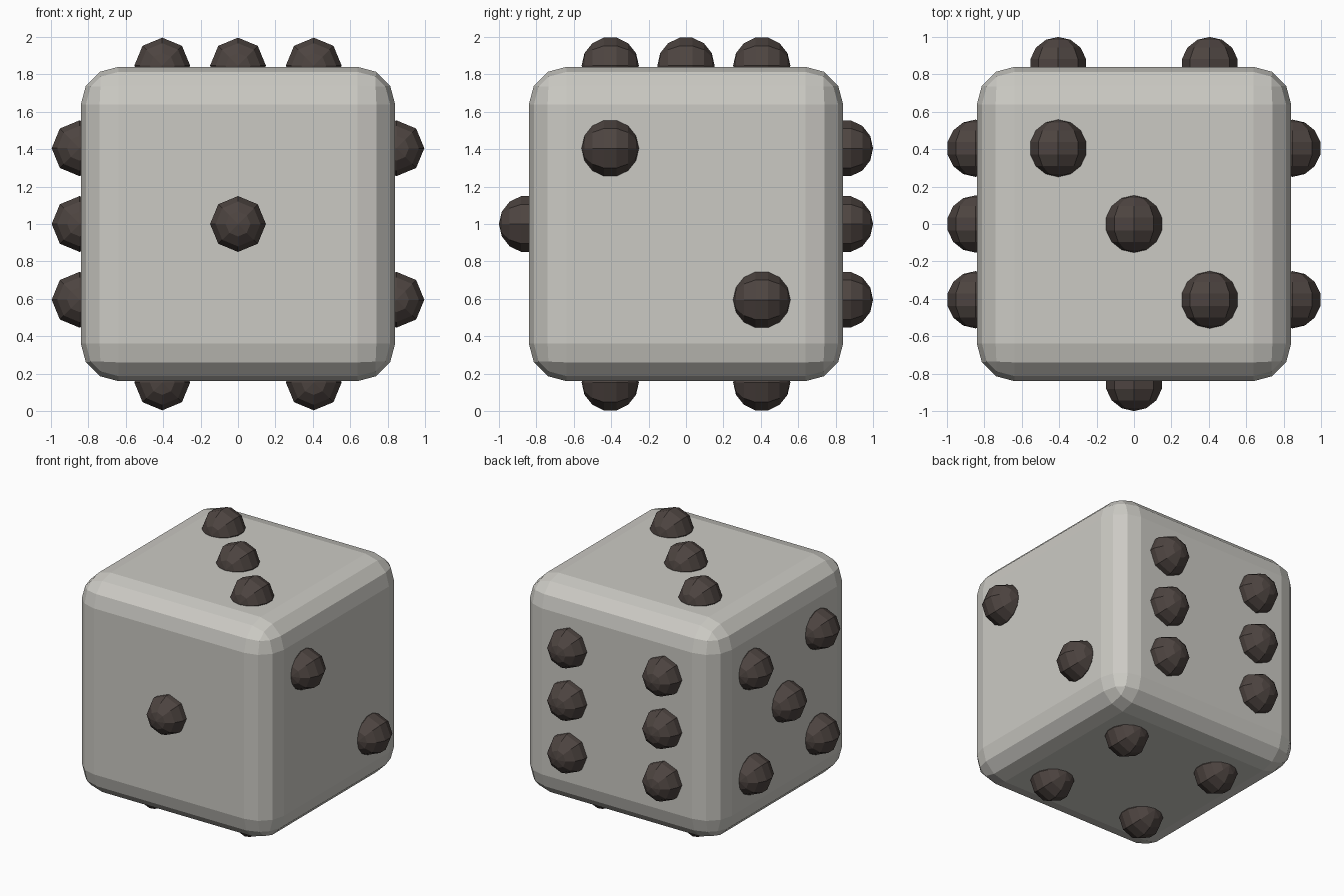
import bpy
from math import pi
from mathutils import Vector

cube = bpy.data.objects.get("Cube")
if cube:
    bpy.data.objects.remove(cube, do_unlink=True)


def make_material(name, colour):
    mat = bpy.data.materials.new(name)
    mat.use_nodes = True
    mat.diffuse_color = colour
    bsdf = next(n for n in mat.node_tree.nodes if n.type == 'BSDF_PRINCIPLED')
    bsdf.inputs["Base Color"].default_value = colour
    return mat


ivory = make_material("warm light grey", (0.6, 0.59, 0.55, 1))
dark = make_material("dark brown", (0.075, 0.058, 0.052, 1))

HALF = 0.84       # half the body width
CENTRE = Vector((0, 0, 1.0))
SINK = 0.847      # distance of pip centres from the body centre
STEP = 0.405      # spacing of the pip grid
RADIUS = 0.153

# Rounded cube body
bpy.ops.mesh.primitive_cube_add(size=2 * HALF, location=CENTRE)
body = bpy.context.object
body.name = "die_body"
body.data.materials.append(ivory)
bevel = body.modifiers.new("rounded_edges", 'BEVEL')
bevel.width = 0.2
bevel.segments = 3

# Pip layouts on a three by three grid
diagonal = [(-1, 1), (0, 0), (1, -1)]
corners = [(a, b) for a in (-1, 1) for b in (-1, 1)]
columns = [(a, b) for a in (-1, 1) for b in (-1, 0, 1)]

# Each side: outward, across and up directions with its layout
X, Y, Z = Vector((1, 0, 0)), Vector((0, 1, 0)), Vector((0, 0, 1))
sides = {
    "front": (-Y, X, Z, [(0, 0)]),
    "left": (X, Y, Z, [(-1, 1), (1, -1)]),
    "top": (Z, X, Y, diagonal),
    "bottom": (-Z, X, Y, corners),
    "right": (-X, Y, Z, corners + [(0, 0)]),
    "back": (Y, X, Z, columns),
}

# Faceted pips, all with their poles along y
for side, (out, across, up, layout) in sides.items():
    for i, (a, b) in enumerate(layout, 1):
        spot = CENTRE + out * SINK + (across * a + up * b) * STEP
        bpy.ops.mesh.primitive_uv_sphere_add(
            segments=8, ring_count=7, radius=RADIUS,
            location=spot, rotation=(pi / 2, 0, 0))
        pip = bpy.context.object
        pip.name = f"{side}_pip_{i}"
        pip.data.materials.append(dark)
